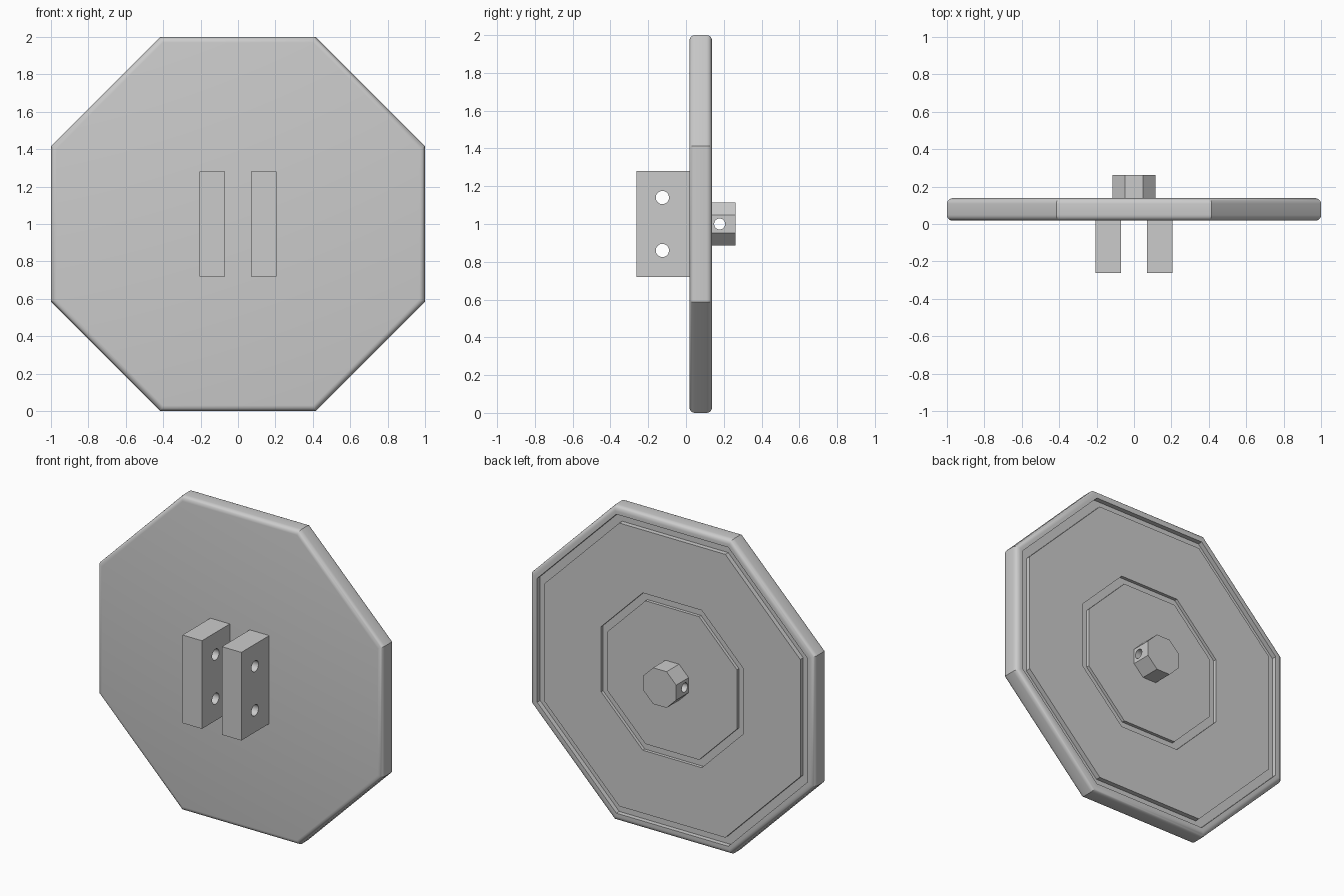
import bpy, bmesh
from math import pi, sin, cos, radians

cube = bpy.data.objects.get("Cube")
if cube:
    bpy.data.objects.remove(cube, do_unlink=True)

grey = bpy.data.materials.new("light_grey")
grey.use_nodes = True
colour = (0.6, 0.6, 0.6, 1)
grey.diffuse_color = colour
grey.node_tree.nodes["Principled BSDF"].inputs["Base Color"].default_value = colour

MID = 1.0  # height of the plate centre


def finish(bm, name):
    bmesh.ops.recalc_face_normals(bm, faces=bm.faces)
    mesh = bpy.data.meshes.new(name)
    bm.to_mesh(mesh)
    bm.free()
    mesh.materials.append(grey)
    ob = bpy.data.objects.new(name, mesh)
    bpy.context.collection.objects.link(ob)
    return ob


def octagon_loft(name, profile):
    """Join octagon rings given as (apothem, y) pairs and cap both ends."""
    bm = bmesh.new()
    rings = []
    for apothem, y in profile:
        r = apothem / cos(pi / 8)
        angles = [pi / 8 + k * pi / 4 for k in range(8)]
        rings.append([bm.verts.new((r * cos(a), y, MID + r * sin(a))) for a in angles])
    for a, b in zip(rings, rings[1:]):
        for k in range(8):
            j = (k + 1) % 8
            bm.faces.new((a[k], a[j], b[j], b[k]))
    bm.faces.new(rings[0])
    bm.faces.new(rings[-1])
    return finish(bm, name)


def box(name, x0, x1, y0, y1, z0, z1):
    bm = bmesh.new()
    bmesh.ops.create_cube(bm, size=1)
    for v in bm.verts:
        v.co = (x1 if v.co.x > 0 else x0, y1 if v.co.y > 0 else y0,
                z1 if v.co.z > 0 else z0)
    return finish(bm, name)


def select(ob):
    bpy.ops.object.select_all(action='DESELECT')
    ob.select_set(True)
    bpy.context.view_layer.objects.active = ob


def drill(ob, y, z, radius):
    """Cut a round hole along x."""
    bpy.ops.mesh.primitive_cylinder_add(vertices=32, radius=radius, depth=1,
                                        location=(0, y, z), rotation=(0, pi / 2, 0))
    cutter = bpy.context.object
    cutter.hide_render = True
    select(ob)
    mod = ob.modifiers.new("hole", 'BOOLEAN')
    mod.operation = 'DIFFERENCE'
    mod.solver = 'EXACT'
    mod.object = cutter
    bpy.ops.object.modifier_apply(modifier=mod.name)
    bpy.data.objects.remove(cutter, do_unlink=True)


# Octagonal plate: rounded rim, then two grooves in the back
FRONT, BACK, ROUND, STEPS = 0.018, 0.138, 0.03, 5
arc = [i * pi / 2 / STEPS for i in range(STEPS + 1)]
profile = [(1 - ROUND + ROUND * sin(t), FRONT + ROUND - ROUND * cos(t)) for t in arc]
profile += [(1 - ROUND + ROUND * cos(t), BACK - ROUND + ROUND * sin(t)) for t in arc]
for outer, inner, depth in ((0.95, 0.9, 0.03), (0.5, 0.455, 0.02)):
    profile += [(outer, BACK), (outer, BACK - depth), (inner, BACK - depth), (inner, BACK)]
plate = octagon_loft("plate", profile)

# Octagonal stud on the back with a cross hole
stud = octagon_loft("back_stud", [(0.115, BACK - 0.01), (0.115, 0.263)])
drill(stud, 0.178, MID, 0.029)

# Pair of drilled mounting blocks on the front
blocks = []
for side, name in ((1, "left_mounting_block"), (-1, "right_mounting_block")):
    x0, x1 = sorted((side * 0.07, side * 0.207))
    block = box(name, x0, x1, -0.262, FRONT + 0.01, MID - 0.28, MID + 0.28)
    for dz in (-0.14, 0.14):
        drill(block, -0.125, MID + dz, 0.035)
    blocks.append(block)

# Smooth the rounded rim and holes, keep corners crisp
for ob in [plate, stud] + blocks:
    select(ob)
    bpy.ops.object.shade_smooth_by_angle(angle=radians(30))
